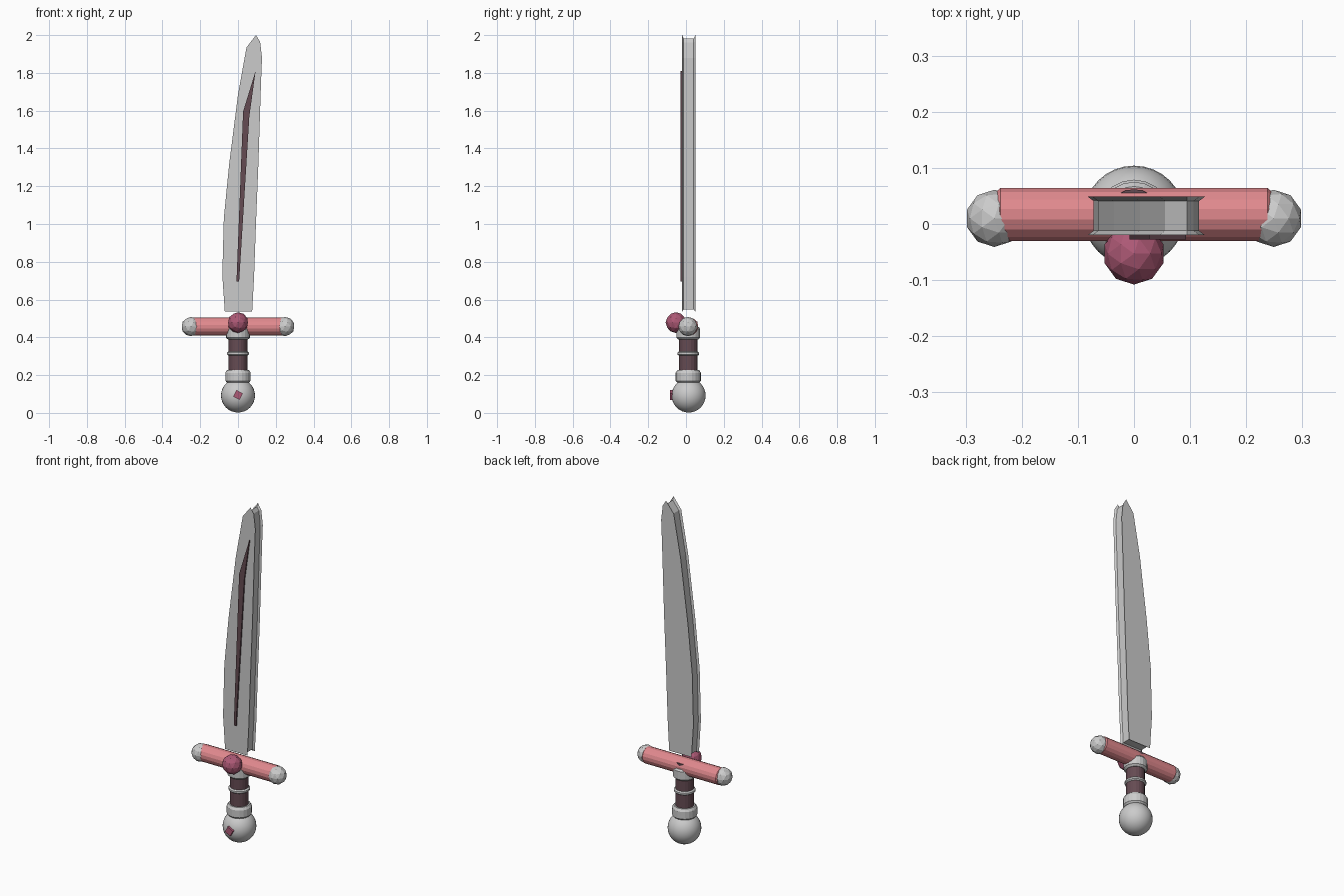
import bpy, bmesh, math
from mathutils import Vector, Matrix

if "Cube" in bpy.data.objects:
    bpy.data.objects.remove(bpy.data.objects["Cube"])


def material(name, rgb):
    m = bpy.data.materials.new(name)
    m.diffuse_color = (*rgb, 1)
    m.use_nodes = True
    m.node_tree.nodes["Principled BSDF"].inputs["Base Color"].default_value = m.diffuse_color
    return m


PINK = material("pink", (0.75, 0.25, 0.27))
RUBY = material("ruby", (0.42, 0.10, 0.18))
MAUVE = material("mauve", (0.13, 0.07, 0.085))
CY = 0.012  # depth centre of the hilt


def make(name, bm, mat=None, smooth=False):
    bmesh.ops.recalc_face_normals(bm, faces=bm.faces)
    me = bpy.data.meshes.new(name)
    bm.to_mesh(me)
    bm.free()
    ob = bpy.data.objects.new(name, me)
    bpy.context.collection.objects.link(ob)
    if mat:
        me.materials.append(mat)
    if smooth:
        for p in me.polygons:
            p.use_smooth = True
    return ob


def ball(name, loc, r, mat=None):
    bm = bmesh.new()
    bmesh.ops.create_icosphere(bm, subdivisions=2, radius=r,
                               matrix=Matrix.Translation(loc))
    return make(name, bm, mat)


def loft(name, rings, mat=None):
    """Skin closed rings of equal length and cap both ends."""
    bm = bmesh.new()
    vs = [[bm.verts.new(p) for p in ring] for ring in rings]
    n = len(vs[0])
    for a, b in zip(vs, vs[1:]):
        for i in range(n):
            j = (i + 1) % n
            bm.faces.new((a[i], a[j], b[j], b[i]))
    bm.faces.new(vs[0])
    bm.faces.new(vs[-1])
    return make(name, bm, mat)


def turned(name, profile, mat=None, n=20):
    """Upright lathe from (radius, z) pairs."""
    ang = [2 * math.pi * i / n for i in range(n)]
    return loft(name, [[(r * math.cos(a), CY + r * math.sin(a), z) for a in ang]
                       for r, z in profile], mat)


def inset(pts, d):
    """Offset a counter-clockwise x-z outline inward."""
    out = []
    for i, p in enumerate(pts):
        a, p, b = Vector(pts[i - 1]), Vector(p), Vector(pts[(i + 1) % len(pts)])
        e, f = (p - a).normalized(), (b - p).normalized()
        n1, n2 = Vector((-e.y, e.x)), Vector((-f.y, f.x))
        out.append(p + (n1 + n2) * d / (1 + n1.dot(n2)))
    return out


def slab(name, outline, steps, mat=None):
    return loft(name, [[(x, y, z) for x, z in inset(outline, d)]
                       for y, d in steps], mat)


# blade with a channel running around its edge
blade = [(-0.07, 0.537), (0.075, 0.537), (0.085, 0.72), (0.095, 1.0),
         (0.108, 1.32), (0.122, 1.755), (0.127, 1.88), (0.117, 1.965),
         (0.095, 2.0), (0.045, 1.935), (0.0, 1.685), (-0.047, 1.315),
         (-0.075, 1.03), (-0.083, 0.73)]
slab("blade", blade, [(-0.02, 0), (-0.012, 0.011), (0.041, 0.011), (0.049, 0)])

# raised inlay on the front of the blade
inlay = [(-0.008, 0.695), (0.006, 0.695), (0.06, 1.57), (0.093, 1.81), (0.027, 1.595)]
slab("blade_inlay", inlay, [(-0.028, 0), (-0.015, 0)], MAUVE)

# crossguard bar with slightly bevelled ends
n = 16
ang = [2 * math.pi * (i + 0.5) / n for i in range(n)]
loft("crossguard", [[(x, 0.017 + r * math.cos(a), 0.457 + r * math.sin(a)) for a in ang]
                    for x, r in ((-0.246, 0.04), (-0.238, 0.048),
                                 (0.238, 0.048), (0.246, 0.04))], PINK)
for side, s in (("left", -1), ("right", 1)):
    ball("guard_ball_" + side, (s * 0.249, 0.01, 0.457), 0.051)
ball("guard_gem", (0, -0.053, 0.478), 0.055, RUBY)

# grip and its metal fittings
turned("grip", [(0.05, 0.18), (0.05, 0.485)], MAUVE)
turned("lower_collar", [(0.058, 0.16), (0.067, 0.17), (0.067, 0.212), (0.058, 0.226)])
turned("grip_ring", [(0.05, 0.303), (0.058, 0.309), (0.058, 0.319), (0.05, 0.325)])
turned("upper_collar", [(0.052, 0.388), (0.063, 0.398), (0.063, 0.445), (0.055, 0.455)])

# pommel and its small square stone
bm = bmesh.new()
bmesh.ops.create_uvsphere(bm, u_segments=32, v_segments=16, radius=0.09,
                          matrix=Matrix.Translation((0, CY + 0.002, 0.092)))
make("pommel", bm, None, True)
bm = bmesh.new()
bmesh.ops.create_cube(bm, size=0.038,
                      matrix=Matrix.Translation((0, -0.066, 0.095))
                      @ Matrix.Rotation(math.radians(28), 4, 'Y'))
make("pommel_stone", bm, RUBY)
